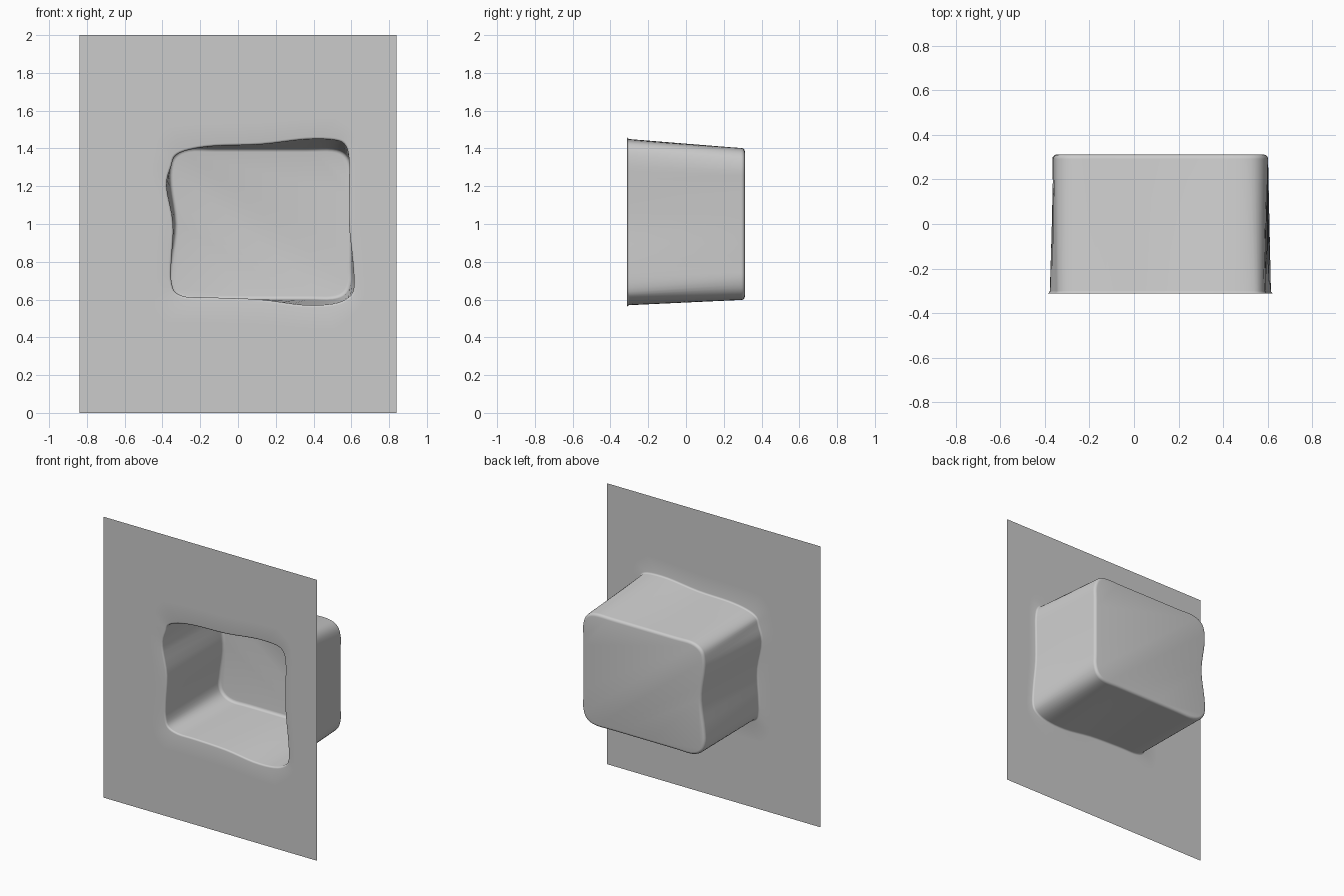
import bpy, bmesh, math
from mathutils import Vector

if "Cube" in bpy.data.objects:
    bpy.data.objects.remove(bpy.data.objects["Cube"])

HALF_DEPTH = 0.312
# Wavy opening and straighter back outline, paired: (front x, front z, back x, back z)
OUTLINE = [
    (-.365, .70, -.365, .70), (-.34, .63, -.335, .635), (-.26, .60, -.26, .60),
    (-.12, .598, -.12, .60), (.12, .588, .12, .60), (.34, .56, .36, .60),
    (.50, .565, .50, .60), (.59, .60, .57, .63), (.625, .66, .60, .70),
    (.62, .80, .60, .80), (.60, 1.0, .60, 1.0), (.60, 1.2, .60, 1.2),
    (.60, 1.34, .60, 1.30), (.58, 1.42, .57, 1.37), (.52, 1.455, .50, 1.40),
    (.36, 1.46, .36, 1.40), (.12, 1.433, .12, 1.40), (-.12, 1.425, -.12, 1.40),
    (-.26, 1.405, -.26, 1.40), (-.34, 1.37, -.335, 1.365), (-.365, 1.31, -.36, 1.30),
    (-.39, 1.2, -.36, 1.2), (-.355, 1.0, -.335, 1.0), (-.365, .80, -.36, .80)]


def smooth_loop(points, steps=4):
    """Closed Catmull-Rom curve through the points."""
    n, out = len(points), []
    for i in range(n):
        a, b, c, d = (points[(i + k) % n] for k in (-1, 0, 1, 2))
        for s in range(steps):
            t = s / steps
            out.append(0.5 * (2*b + (c - a)*t + (2*a - 5*b + 4*c - d)*t*t
                              + (3*b - a - 3*c + d)*t**3))
    return out


def inset(points, dist):
    n, out = len(points), []
    for i, p in enumerate(points):
        t = (points[(i + 1) % n] - points[i - 1]).normalized()
        out.append(p + dist * Vector((-t.y, t.x)))
    return out


front = smooth_loop([Vector((a, b)) for a, b, c, d in OUTLINE])
back = smooth_loop([Vector((c, d)) for a, b, c, d in OUTLINE])
bm = bmesh.new()


def ring(points, y):
    return [bm.verts.new((p.x, y, p.y)) for p in points]


# Rounded front lip, straight walls, rounded back edge
rings, lip, edge, steps = [], 0.012, 0.02, 4
for k in range(steps + 1):
    a = math.pi / 2 * k / steps
    rings.append(ring(inset(front, lip * math.sin(a)),
                      -HALF_DEPTH + lip * (1 - math.cos(a))))
for k in range(steps + 1):
    a = math.pi / 2 * k / steps
    rings.append(ring(inset(back, edge * (1 - math.cos(a))),
                      HALF_DEPTH - edge * (1 - math.sin(a))))
for r, s in zip(rings, rings[1:]):
    for i in range(len(r)):
        j = (i + 1) % len(r)
        bm.faces.new((r[i], r[j], s[j], s[i]))
bm.faces.new(rings[-1])

# Flat panel around the opening: each rim point is carried out to the border
W, H, CX, CZ = 0.84, 1.0, 0.12, 1.0
border = []
for p in front:
    d = p - Vector((CX, CZ))
    tx = ((W - CX) if d.x > 0 else (W + CX)) / max(abs(d.x), 1e-6)
    tz = H / max(abs(d.y), 1e-6)
    border.append(Vector((CX, CZ)) + d * min(tx, tz))
# Snap the nearest border point onto each panel corner
for cx in (-W, W):
    for cz in (0, 2):
        c = Vector((cx, cz))
        i = min(range(len(border)), key=lambda k: (border[k] - c).length)
        border[i] = c
mid = [f.lerp(b, 0.2) for f, b in zip(front, border)]
panel = [ring(border, -HALF_DEPTH), ring(mid, -HALF_DEPTH), rings[0]]
for r, s in zip(panel, panel[1:]):
    for i in range(len(r)):
        j = (i + 1) % len(r)
        bm.faces.new((r[i], r[j], s[j], s[i]))

bmesh.ops.recalc_face_normals(bm, faces=bm.faces)
bm.normal_update()
# The panel and recess floor face the front
if max(bm.faces, key=lambda f: f.calc_area()).normal.y > 0:
    bmesh.ops.reverse_faces(bm, faces=bm.faces)
mesh = bpy.data.meshes.new("recessed_wall_panel")
bm.to_mesh(mesh)
bm.free()
obj = bpy.data.objects.new("recessed_wall_panel", mesh)
bpy.context.collection.objects.link(obj)
bpy.context.view_layer.objects.active = obj
obj.select_set(True)
bpy.ops.object.shade_smooth_by_angle(angle=math.radians(40))
